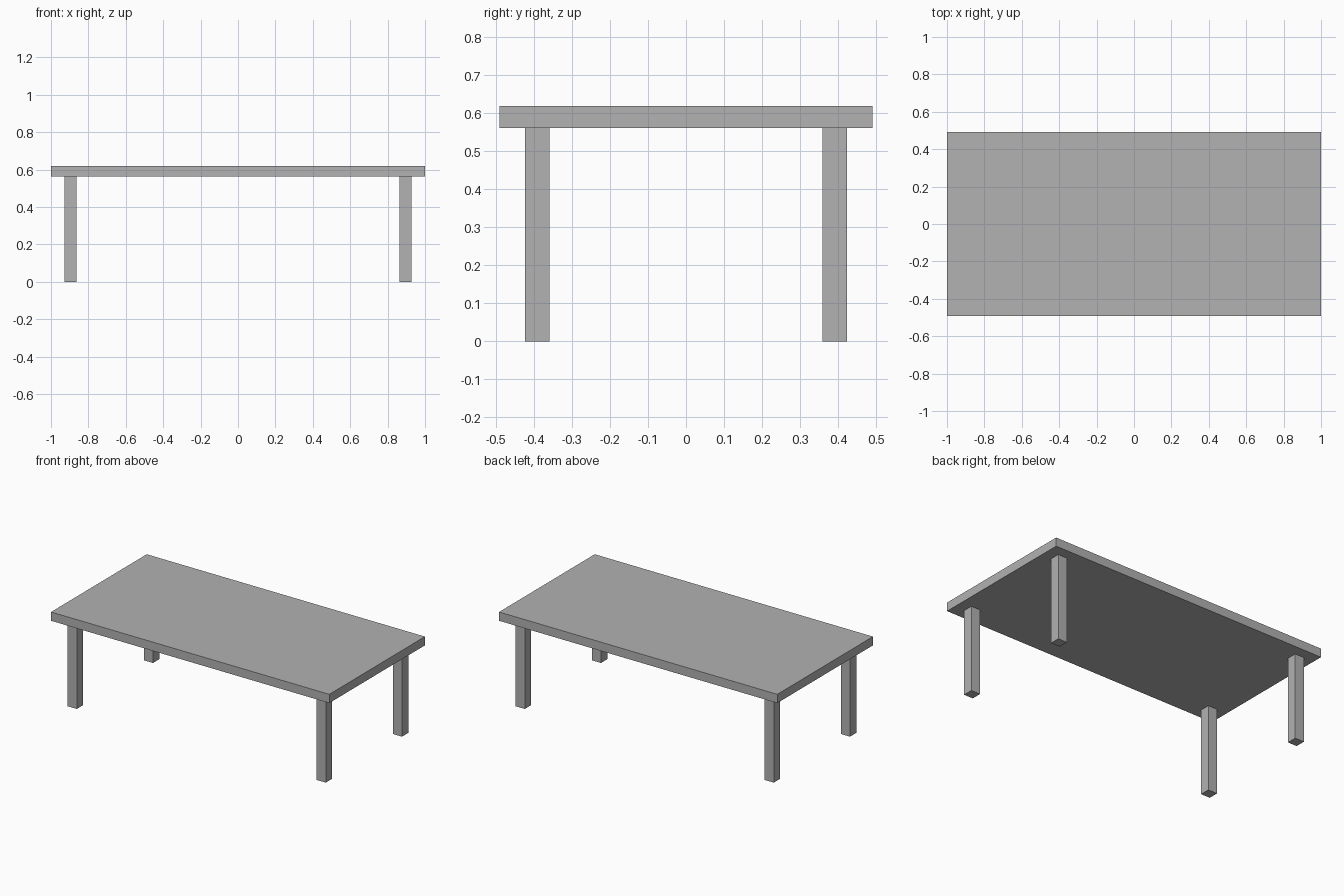
import bpy

if "Cube" in bpy.data.objects:
    bpy.data.objects.remove(bpy.data.objects["Cube"], do_unlink=True)

# Single flat grey
grey = bpy.data.materials.new("mid_grey")
grey.use_nodes = True
colour = (0.445, 0.445, 0.445, 1.0)
grey.diffuse_color = colour
grey.node_tree.nodes["Principled BSDF"].inputs["Base Color"].default_value = colour

WIDTH, DEPTH, HEIGHT = 2.0, 0.982, 0.619
LEG_HEIGHT, LEG_SIZE = 0.562, 0.065
LEG_X, LEG_Y = 0.895, 0.391


def box(name, centre, size):
    bpy.ops.mesh.primitive_cube_add(size=1, location=centre)
    obj = bpy.context.object
    obj.name = name
    obj.scale = size
    bpy.ops.object.transform_apply(location=False, rotation=False, scale=True)
    obj.data.materials.append(grey)
    return obj


# Table top
box("table_top", (0, 0, (HEIGHT + LEG_HEIGHT) / 2), (WIDTH, DEPTH, HEIGHT - LEG_HEIGHT))

# Four square legs
for side, x in (("left", LEG_X), ("right", -LEG_X)):
    for end, y in (("front", -LEG_Y), ("back", LEG_Y)):
        box(f"{end}_{side}_leg", (x, y, LEG_HEIGHT / 2), (LEG_SIZE, LEG_SIZE, LEG_HEIGHT))
